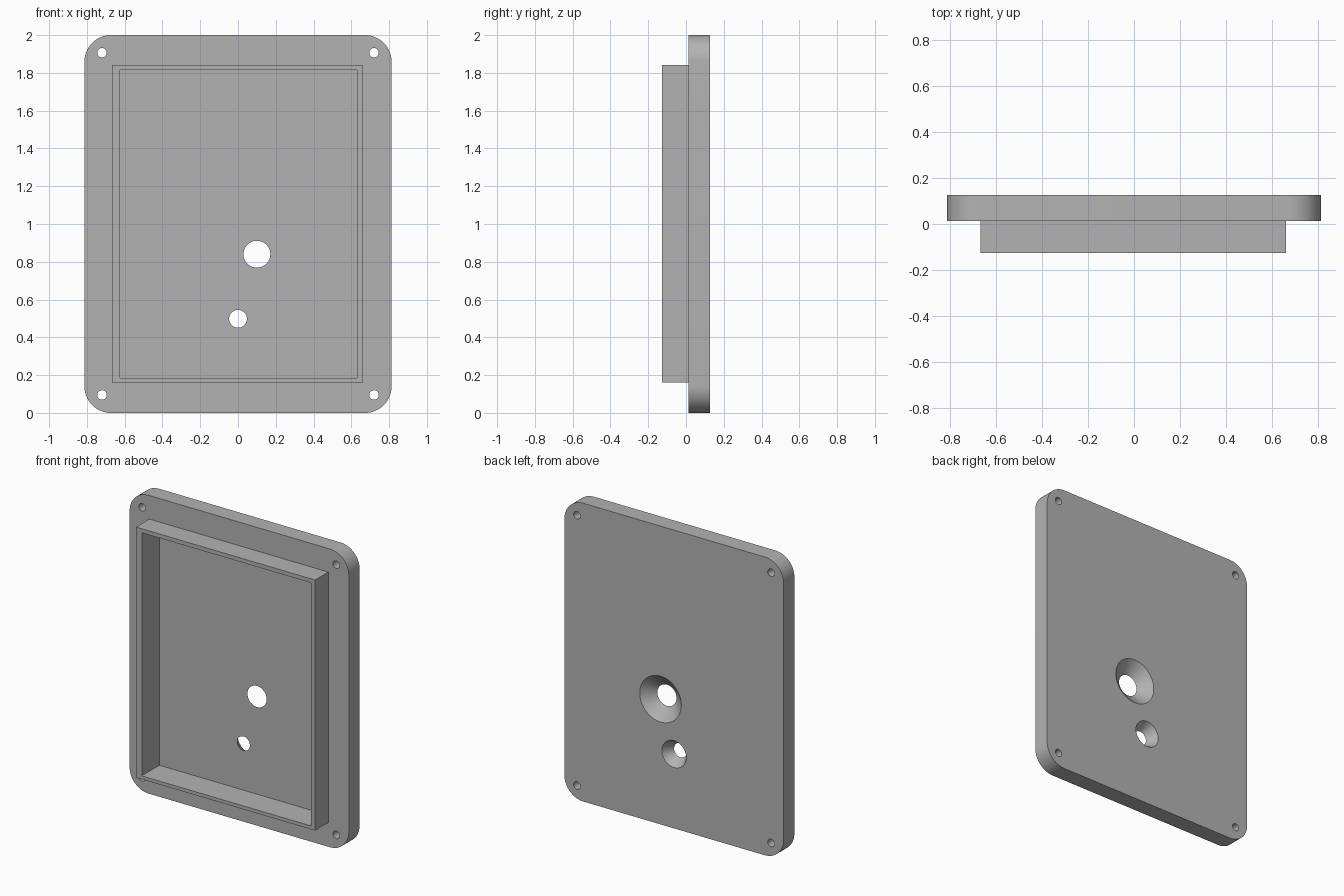
import bpy, bmesh, math
from mathutils import Matrix, Vector

cube = bpy.data.objects.get("Cube")
if cube:
    bpy.data.objects.remove(cube, do_unlink=True)

FRONT, SEAM, FLOOR, BACK = -0.127, 0.013, 0.059, 0.127

grey = bpy.data.materials.new("plain grey")
grey.use_nodes = True
colour = (0.45, 0.45, 0.45, 1)
grey.diffuse_color = colour
grey.node_tree.nodes["Principled BSDF"].inputs["Base Color"].default_value = colour


def finish(name, bm):
    bmesh.ops.recalc_face_normals(bm, faces=bm.faces)
    mesh = bpy.data.meshes.new(name)
    bm.to_mesh(mesh)
    bm.free()
    mesh.materials.append(grey)
    obj = bpy.data.objects.new(name, mesh)
    bpy.context.collection.objects.link(obj)
    return obj


def box(name, x, y, z, corner=0):
    """Box between (min, max) pairs, with optional rounded corners about y."""
    bm = bmesh.new()
    size = [b - a for a, b in (x, y, z)]
    centre = Vector([(a + b) / 2 for a, b in (x, y, z)])
    bmesh.ops.create_cube(bm, size=1, matrix=Matrix.Translation(centre) @ Matrix.Diagonal((*size, 1)))
    if corner:
        edges = [e for e in bm.edges if abs(e.verts[0].co.y - e.verts[1].co.y) > 0.01]
        bmesh.ops.bevel(bm, geom=edges, offset=corner, segments=16, profile=0.5, affect='EDGES')
    return finish(name, bm)


def hole(name, x, z, r_floor, r_back):
    """Cutter along y whose radius is r_floor at FLOOR and r_back at BACK."""
    slope = (r_back - r_floor) / (BACK - FLOOR)
    start = FLOOR - 0.02 if slope else FRONT
    end = BACK + 0.02
    bm = bmesh.new()
    place = Matrix.Translation((x, (start + end) / 2, z)) @ Matrix.Rotation(-math.pi / 2, 4, 'X')
    bmesh.ops.create_cone(bm, cap_ends=True, segments=64, depth=end - start, matrix=place,
                          radius1=r_floor + slope * (start - FLOOR),
                          radius2=r_floor + slope * (end - FLOOR))
    return finish(name, bm)


# Rounded plate with the raised rim block on its front
cover = box("cover_plate", (-0.813, 0.813), (SEAM, BACK), (0, 2), corner=0.14)
rim = box("rim_block", (-0.667, 0.661), (FRONT, SEAM + 0.02), (0.162, 1.842))
steps = [(rim, 'UNION')]

# Pocket, countersunk holes and corner screw holes
cutters = [box("pocket", (-0.625, 0.63), (FRONT - 0.1, FLOOR), (0.185, 1.815)),
           hole("large_countersink", 0.1, 0.84, 0.071, 0.154),
           hole("small_countersink", 0, 0.498, 0.047, 0.09)]
for x in (-0.72, 0.72):
    for z in (0.095, 1.907):
        cutters.append(hole("screw_hole", x, z, 0.025, 0.025))
steps += [(c, 'DIFFERENCE') for c in cutters]

for other, operation in steps:
    mod = cover.modifiers.new(other.name, 'BOOLEAN')
    mod.object, mod.operation, mod.solver = other, operation, 'EXACT'

# Bake the cuts and drop the helpers
bpy.context.view_layer.update()
baked = bpy.data.meshes.new_from_object(cover.evaluated_get(bpy.context.evaluated_depsgraph_get()))
cover.modifiers.clear()
cover.data = baked
baked.materials.clear()
baked.materials.append(grey)
for poly in baked.polygons:
    poly.material_index = 0
for helper, _ in steps:
    bpy.data.objects.remove(helper, do_unlink=True)

bpy.ops.object.select_all(action='DESELECT')
cover.select_set(True)
bpy.context.view_layer.objects.active = cover
bpy.ops.object.shade_smooth_by_angle(angle=math.radians(30))
